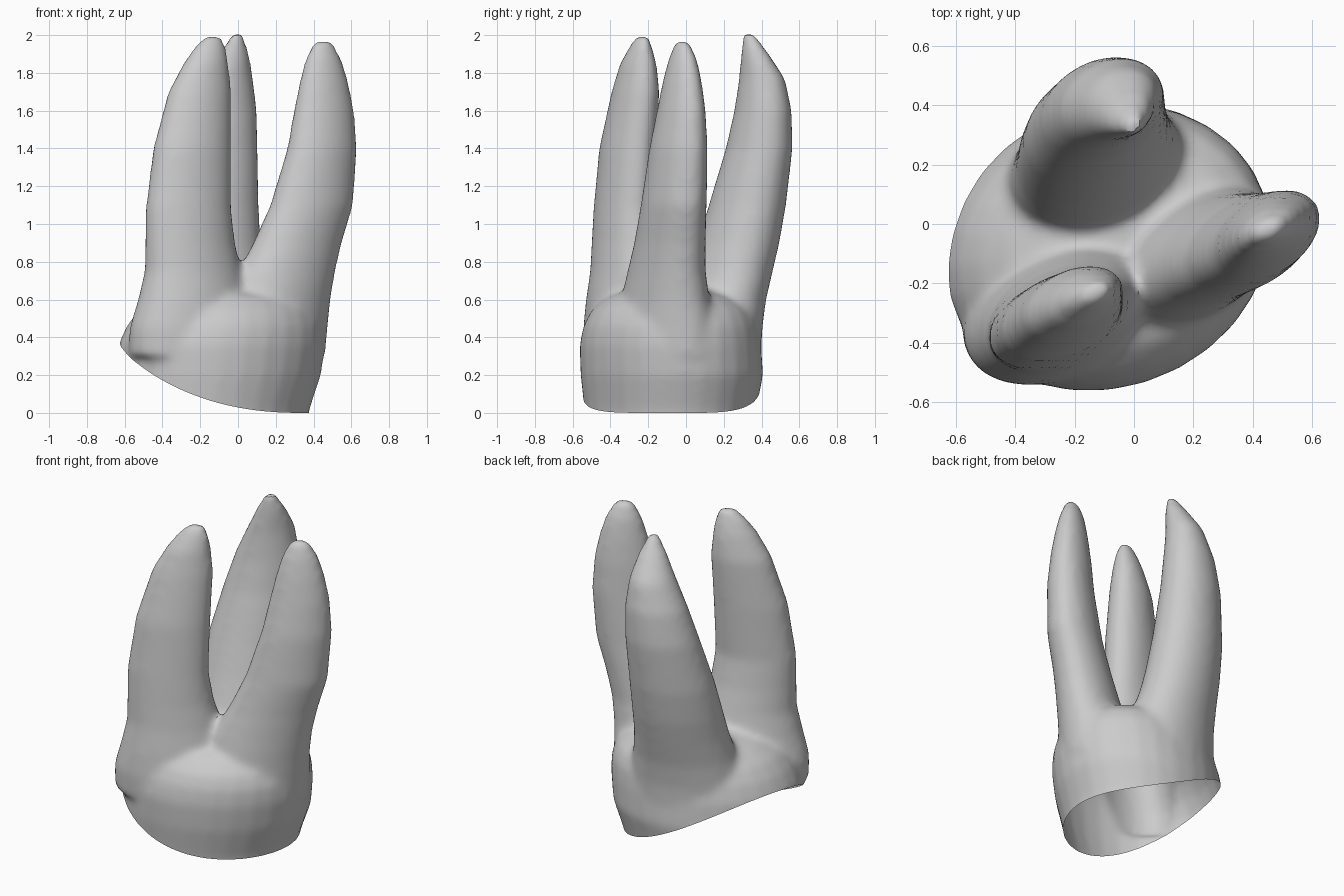
import bpy
import bmesh
import math

cube = bpy.data.objects.get("Cube")
if cube:
    bpy.data.objects.remove(cube, do_unlink=True)

SEGMENTS = 28


def add_loft(bm, sections, skew):
    """Closed loft of slanted ellipses; each section is (z, x_min, x_max, y_min, y_max)."""
    rings = []
    for z, x_min, x_max, y_min, y_max in sections:
        centre_x, centre_y = (x_min + x_max) / 2, (y_min + y_max) / 2
        radius_x, radius_y = (x_max - x_min) / 2, (y_max - y_min) / 2
        ring = []
        for i in range(SEGMENTS):
            angle = math.tau * i / SEGMENTS
            x = centre_x + radius_x * math.cos(angle)
            y = centre_y + radius_y * math.sin(angle + skew)
            ring.append(bm.verts.new((x, y, z)))
        rings.append(ring)
    for lower, upper in zip(rings, rings[1:]):
        for i in range(SEGMENTS):
            j = (i + 1) % SEGMENTS
            bm.faces.new((lower[i], lower[j], upper[j], upper[i]))
    bm.faces.new(list(reversed(rings[0])))
    bm.faces.new(rings[-1])


def rim_height(x, y):
    """Height of the slanting, curved open rim, a little higher towards the back."""
    reach = max(0.0, (0.36 - x) / 0.99)
    return 0.375 * reach ** 1.9 + 0.2 * reach * (y + 0.15)


# Crown base, wide at the rim and drawn in gradually between the roots
crown = [
    (-.2, -.62, .34, -.53, .35),
    (.02, -.63, .38, -.54, .375),
    (.2, -.64, .44, -.56, .41),
    (.36, -.635, .46, -.565, .4),
    (.46, -.59, .455, -.545, .385),
    (.54, -.53, .425, -.505, .35),
    (.61, -.43, .35, -.43, .27),
    (.66, -.3, .22, -.31, .15),
    (.68, -.15, .1, -.2, .05),
]

# Front root, flaring into the crown and leaning inwards at the tip
front_root = [
    (.3, -.58, .12, -.54, .0),
    (.45, -.575, .1, -.545, -.03),
    (.6, -.53, .06, -.53, -.06),
    (.75, -.495, .02, -.508, -.1),
    (.9, -.492, -.015, -.5, -.14),
    (1.08, -.49, -.035, -.49, -.17),
    (1.4, -.45, -.035, -.46, -.155),
    (1.7, -.37, -.035, -.395, -.14),
    (1.85, -.29, -.05, -.35, -.155),
    (1.94, -.23, -.065, -.3, -.18),
    (2.0, -.17, -.09, -.26, -.2),
]

# Left root, bowing outwards
left_root = [
    (.3, -.1, .46, -.4, .18),
    (.45, -.1, .475, -.38, .16),
    (.6, -.06, .49, -.345, .125),
    (.75, .0, .515, -.31, .105),
    (.9, .08, .55, -.275, .105),
    (1.1, .17, .61, -.24, .11),
    (1.4, .26, .63, -.195, .115),
    (1.6, .295, .615, -.155, .105),
    (1.75, .325, .585, -.125, .085),
    (1.87, .355, .55, -.095, .06),
    (1.97, .4, .5, -.055, .015),
]

# Back root, a broad blade that narrows to a point
back_root = [
    (.3, -.46, .24, -.12, .4),
    (.45, -.45, .22, -.1, .405),
    (.6, -.42, .17, -.05, .425),
    (.75, -.4, .135, .01, .46),
    (.9, -.39, .12, .06, .495),
    (1.1, -.37, .11, .12, .53),
    (1.4, -.31, .105, .21, .565),
    (1.6, -.25, .1, .255, .56),
    (1.77, -.17, .08, .28, .525),
    (1.9, -.1, .06, .29, .44),
    (2.01, -.03, .025, .3, .36),
]

bm = bmesh.new()
add_loft(bm, crown, 0.12)
add_loft(bm, front_root, 0.35)
add_loft(bm, left_root, 0.4)
add_loft(bm, back_root, 0.2)
bmesh.ops.recalc_face_normals(bm, faces=bm.faces[:])
mesh = bpy.data.meshes.new("three_rooted_shell")
bm.to_mesh(mesh)
bm.free()
shell = bpy.data.objects.new("three_rooted_shell", mesh)
bpy.context.collection.objects.link(shell)
bpy.context.view_layer.objects.active = shell
shell.select_set(True)

# Fuse the lofts into one skin and soften the valleys
remesh = shell.modifiers.new("fuse", 'REMESH')
remesh.mode = 'VOXEL'
remesh.voxel_size = 0.022
soften = shell.modifiers.new("soften", 'SMOOTH')
soften.factor = 0.5
soften.iterations = 9
for name in ("fuse", "soften"):
    bpy.ops.object.modifier_apply(modifier=name)

# Cut the hollow underside along the curved rim
bm = bmesh.new()
bm.from_mesh(shell.data)
for v in bm.verts:
    v.co.z -= rim_height(v.co.x, v.co.y)
bmesh.ops.bisect_plane(bm, geom=bm.verts[:] + bm.edges[:] + bm.faces[:],
                       plane_co=(0, 0, 0), plane_no=(0, 0, 1), clear_inner=True)
for v in bm.verts:
    v.co.z += rim_height(v.co.x, v.co.y)
bm.to_mesh(shell.data)
bm.free()

# Plain grey surface
grey = bpy.data.materials.new("plain_grey")
grey.use_nodes = True
colour = (0.6, 0.6, 0.6, 1)
grey.diffuse_color = colour
grey.node_tree.nodes["Principled BSDF"].inputs["Base Color"].default_value = colour
shell.data.materials.clear()
shell.data.materials.append(grey)
bpy.ops.object.shade_smooth_by_angle(angle=math.radians(40))
